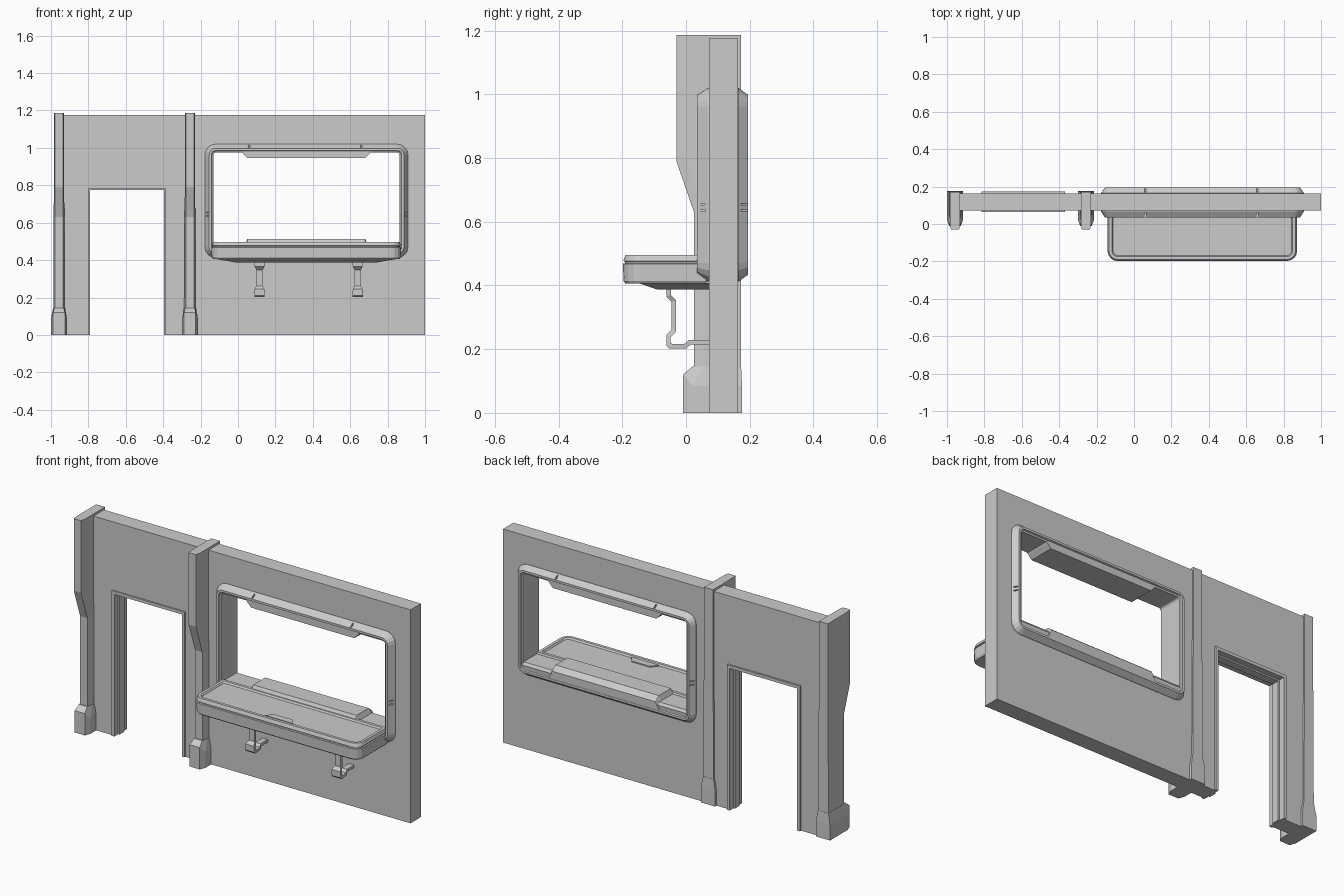
import bpy, bmesh
from math import sin, cos, pi

if "Cube" in bpy.data.objects:
    bpy.data.objects.remove(bpy.data.objects["Cube"])


def loft(name, loops, ring=False):
    """Skin a stack of equal-length loops; cap the ends, or close into a ring."""
    bm = bmesh.new()
    rows = [[bm.verts.new(p) for p in loop] for loop in loops]
    n = len(rows[0])
    pairs = list(zip(rows, rows[1:])) + ([(rows[-1], rows[0])] if ring else [])
    for a, b in pairs:
        for i in range(n):
            j = (i + 1) % n
            bm.faces.new((a[i], a[j], b[j], b[i]))
    if not ring:
        bm.faces.new(rows[0])
        bm.faces.new(rows[-1])
    bmesh.ops.recalc_face_normals(bm, faces=bm.faces)
    me = bpy.data.meshes.new(name)
    bm.to_mesh(me)
    bm.free()
    ob = bpy.data.objects.new(name, me)
    bpy.context.collection.objects.link(ob)
    return ob


def prism_y(name, xz, y0, y1):
    return loft(name, [[(x, y, z) for x, z in xz] for y in (y0, y1)])


def prism_x(name, yz, x0, x1):
    return loft(name, [[(x, y, z) for y, z in yz] for x in (x0, x1)])


def box(name, x0, x1, y0, y1, z0, z1):
    return prism_y(name, [(x0, z0), (x1, z0), (x1, z1), (x0, z1)], y0, y1)


def rounded(x0, x1, a0, a1, r_low, r_high, seg=4):
    """Rounded rectangle, separate radii for the low and high edges."""
    pts = []
    for cx, cy, r, start in ((x0, a0, r_low, pi), (x1, a0, r_low, 1.5 * pi),
                             (x1, a1, r_high, 0), (x0, a1, r_high, pi / 2)):
        ox = cx + r if cx == x0 else cx - r
        oy = cy + r if cy == a0 else cy - r
        for k in range(seg + 1):
            t = start + k * pi / 2 / seg
            pts.append((ox + r * cos(t), oy + r * sin(t)))
    return pts


def cut(ob, cutter):
    cutter.hide_render = True
    mod = ob.modifiers.new("cut", 'BOOLEAN')
    mod.object = cutter
    mod.operation = 'DIFFERENCE'
    mod.solver = 'EXACT'
    bpy.context.view_layer.objects.active = ob
    bpy.ops.object.modifier_apply(modifier=mod.name)
    bpy.data.objects.remove(cutter)


def arch(x0, x1, top, t, lift=0.0):
    """Door-shaped U outline with thickness t going outwards."""
    return [(x0 - t, lift), (x0 - t, top + t), (x1 + t, top + t), (x1 + t, lift),
            (x1, lift), (x1, top), (x0, top), (x0, lift)]


# wall with doorway notch and window opening
wall = prism_y("wall", [(-0.975, 0), (-0.805, 0), (-0.805, 0.785), (-0.38, 0.785),
                        (-0.38, 0), (1, 0), (1, 1.175), (-0.975, 1.175)], 0.072, 0.163)
cut(wall, prism_y("window_cutter", rounded(-0.155, 0.888, 0.432, 0.998, 0.04, 0.04), 0, 0.3))

# door frame: outer casing and inner stop
prism_y("door_casing", arch(-0.798, -0.387, 0.782, 0.017), 0.064, 0.173)
prism_y("door_stop", arch(-0.79, -0.395, 0.774, 0.012), 0.098, 0.14)


# pillars with overhanging head and flared foot
def plan(cx, front, wf, shoulder, w, back, z, zf=None):
    zf = z if zf is None else zf
    return [(cx - wf, front, zf), (cx + wf, front, zf), (cx + w, shoulder, z),
            (cx + w, back, z), (cx - w, back, z), (cx - w, shoulder, z)]


for side, cx in (("left", -0.957), ("middle", -0.257)):
    loft(side + "_pillar", [plan(cx, f, 0.022, s, w, 0.172, z) for f, s, w, z in (
        (0.025, 0.058, 0.031, 0), (0.025, 0.058, 0.029, 0.63),
        (-0.03, 0.003, 0.027, 0.79), (-0.03, 0.003, 0.027, 1.187))])
    loft(side + "_pillar_foot", [
        plan(cx, -0.01, 0.031, 0.022, 0.043, 0.176, 0),
        plan(cx, -0.01, 0.031, 0.022, 0.043, 0.176, 0.085, 0.12),
        plan(cx, 0.02, 0.025, 0.055, 0.032, 0.173, 0.145)])

# window frame: chamfered section swept round the opening
section = [(0, 0.075), (0, 0.068), (0.022, 0.034), (0.034, 0.034), (0.037, 0.042),
           (0.045, 0.045), (0.045, 0.184), (0.037, 0.187), (0.034, 0.195),
           (0.022, 0.195), (0, 0.165), (0, 0.158)]
frame = loft("window_frame", [
    [(x, y, z) for x, z in rounded(-0.177 + d, 0.909 - d, 0.412 + d, 1.02 - d,
                                   0.058 - d, 0.058 - d)]
    for d, y in section], ring=True)

# shallow joint grooves at the middles of the frame sides and along the top
for y0, y1 in ((0.02, 0.06), (0.172, 0.21)):
    for x in (0.06, 0.66):
        cut(frame, box("groove_cutter", x - 0.004, x + 0.004, y0, y1, 0.998, 1.04))
    for z in (0.635, 0.655):
        cut(frame, box("groove_cutter", -0.2, -0.157, y0, y1, z - 0.003, z + 0.003))
        cut(frame, box("groove_cutter", 0.889, 0.93, y0, y1, z - 0.003, z + 0.003))

# lintel lip, sill and raised sill panel
prism_y("lintel_lip", [(0.015, 0.985), (0.03, 0.966), (0.05, 0.945), (0.68, 0.945),
                       (0.70, 0.966), (0.715, 0.985)], 0.042, 0.187)
prism_x("sill", [(0.045, 0.44), (0.185, 0.44), (0.188, 0.472), (0.178, 0.486),
                 (0.045, 0.486)], -0.135, 0.867)
loft("sill_panel", [[(0.03, y, z0), (0.70, y, z0), (0.68, y, z1), (0.05, y, z1)]
                    for y, z0, z1 in ((0.05, 0.47, 0.495), (0.06, 0.47, 0.513),
                                      (0.165, 0.47, 0.513), (0.194, 0.445, 0.49))])


# counter with rounded front corners, side seam and recessed top
def counter_loop(d, z):
    return [(x, y, z) for x, y in rounded(-0.142 + d, 0.872 - d, -0.198 + d, 0.068 - d,
                                          0.055 - d, 0.004 if d < 0.03 else 0.01)]


loft("counter", [counter_loop(d, z) for d, z in (
    (0.008, 0.406), (0.002, 0.414), (0, 0.468), (0.007, 0.470), (0.007, 0.475),
    (0.001, 0.477), (0.008, 0.496), (0.024, 0.496), (0.030, 0.487))])
loft("counter_inlay", [[(0.28, -0.165, z), (0.45, -0.165, z), (0.42, -0.128, z),
                        (0.31, -0.128, z)] for z in (0.48, 0.493)])

# tapered support under the counter
loft("counter_underside", [[(x0, y0, z), (x1, y0, z), (x1, 0.075, z), (x0, 0.075, z)]
                           for x0, x1, y0, z in ((-0.13, 0.86, -0.15, 0.408),
                                                 (-0.01, 0.74, -0.09, 0.387))])

# bent brackets: path points (y, z, half width), thickened sideways
left_edge = [(-0.062, 0.39, 0.028), (-0.062, 0.365, 0.026), (-0.045, 0.348, 0.017),
             (-0.045, 0.262, 0.017), (-0.062, 0.245, 0.026), (-0.062, 0.212, 0.028),
             (-0.052, 0.202, 0.028), (0.0, 0.202, 0.022), (0.014, 0.214, 0.016),
             (0.078, 0.214, 0.016)]
right_edge = [(-0.047, 0.39), (-0.047, 0.37), (-0.031, 0.354), (-0.031, 0.256),
              (-0.048, 0.238), (-0.048, 0.222), (-0.044, 0.217), (-0.004, 0.217),
              (0.009, 0.229), (0.078, 0.229)]
for side, cx in (("left", 0.115), ("right", 0.64)):
    loft(side + "_bracket", [[(cx - w, y, z), (cx + w, y, z), (cx + w, v, u), (cx - w, v, u)]
                             for (y, z, w), (v, u) in zip(left_edge, right_edge)])
